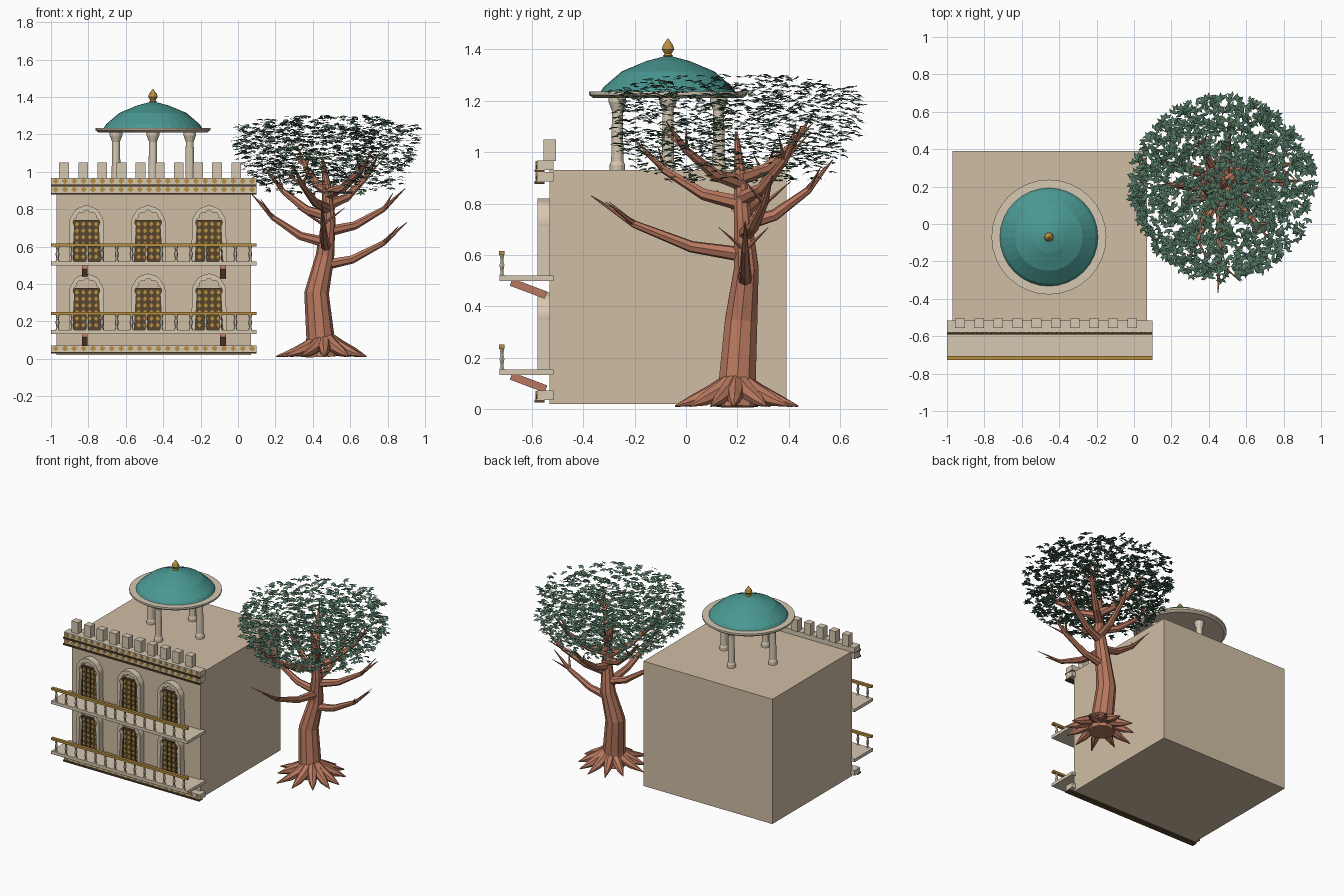
import bpy, bmesh, math, random
from mathutils import Matrix, Vector

cube = bpy.data.objects.get("Cube")
if cube:
    bpy.data.objects.remove(cube, do_unlink=True)
random.seed(7)


def material(name, rgb):
    lin = [((c / 255 + 0.055) / 1.055) ** 2.4 for c in rgb] + [1]
    m = bpy.data.materials.new(name)
    m.use_nodes = True
    m.diffuse_color = lin
    m.node_tree.nodes["Principled BSDF"].inputs["Base Color"].default_value = lin
    return m


SAND = material("sandstone", (208, 190, 165))
PALE = material("pale stone", (214, 200, 178))
TEAL = material("teal dome", (74, 152, 146))
GOLD = material("gold", (184, 143, 66))
DARK = material("dark wood", (88, 70, 46))
BARK = material("red bark", (184, 120, 95))
LEAF = material("leaf green", (82, 117, 96))


def finish(name, bm, mat, fix=True):
    if fix:
        bmesh.ops.recalc_face_normals(bm, faces=bm.faces)
    me = bpy.data.meshes.new(name)
    bm.to_mesh(me)
    bm.free()
    me.materials.append(mat)
    ob = bpy.data.objects.new(name, me)
    bpy.context.collection.objects.link(ob)
    return ob


def box(bm, x, y, z, tilt=0.0):
    """Box from (min, max) pairs, tilted about x."""
    mid = [(a + b) / 2 for a, b in (x, y, z)]
    size = [b - a for a, b in (x, y, z)]
    m = Matrix.Translation(mid) @ Matrix.Rotation(tilt, 4, "X") @ Matrix.Diagonal((*size, 1))
    bmesh.ops.create_cube(bm, size=1, matrix=m)


def diamond(bm, x, y, z, w, h):
    """Thin lozenge plate facing the front."""
    m = (Matrix.Translation((x, y, z)) @ Matrix.Diagonal((w, 1, h, 1))
         @ Matrix.Rotation(math.pi / 2, 4, "X"))
    bmesh.ops.create_cone(bm, segments=4, radius1=0.5, radius2=0.5, depth=0.008,
                          cap_ends=True, matrix=m)


def tube(bm, pts, radii, sides=8):
    """Tapered tube along a path; a vertical path gives a lathe."""
    pts = [Vector(p) for p in pts]
    rings = []
    for i, (p, r) in enumerate(zip(pts, radii)):
        t = pts[min(i + 1, len(pts) - 1)] - pts[max(i - 1, 0)]
        q = Vector((0, 0, 1)).rotation_difference(t)
        rings.append([bm.verts.new(p + q @ Vector((r * math.cos(a), r * math.sin(a), 0)))
                      for a in (math.tau * k / sides for k in range(sides))])
    for a, b in zip(rings, rings[1:]):
        for k in range(sides):
            n = (k + 1) % sides
            bm.faces.new((a[k], a[n], b[n], b[k]))
    bm.faces.new(rings[0][::-1])
    bm.faces.new(rings[-1])


def lathe(bm, x, y, z, profile, sides):
    tube(bm, [(x, y, z + h) for r, h in profile], [r for r, h in profile], sides)


def spread(a, b, n):
    return [a + (b - a) * i / (n - 1) for i in range(n)]


# Main block
bm = bmesh.new()
box(bm, (-0.97, 0.07), (-0.53, 0.39), (0.02, 0.93))
finish("house_block", bm, SAND)

# Ornamental bands with dark trim and gold lozenges
FULL = (-1.0, 0.1)
bands, trims, lozenges = bmesh.new(), bmesh.new(), bmesh.new()
for z in (0.035, 0.885, 0.93):
    box(bands, FULL, (-0.58, -0.515), (z, z + 0.037))
    box(trims, FULL, (-0.59, -0.55), (z - 0.008, z + 0.002))
    for x in spread(-0.975, 0.075, 22):
        diamond(lozenges, x, -0.582, z + 0.02, 0.034, 0.032)
finish("cornice_bands", bands, PALE)
finish("band_trims", trims, DARK)
finish("band_lozenges", lozenges, GOLD)

# Battlements
bm = bmesh.new()
for x in spread(-0.93, -0.01, 10):
    box(bm, (x - 0.026, x + 0.026), (-0.555, -0.505), (0.965, 1.05))
finish("battlements", bm, PALE)

# Balconies with rails, balusters and brackets
slabs, rails, posts, braces = (bmesh.new() for _ in range(4))
FLOORS = (0.155, 0.52)
for z in FLOORS:
    box(slabs, FULL, (-0.725, -0.515), (z - 0.022, z))
    box(rails, FULL, (-0.727, -0.705), (z + 0.08, z + 0.096))
    for x in spread(-0.965, 0.065, 14):
        lathe(posts, x, -0.716, z, [(0.011, 0), (0.006, 0.015), (0.011, 0.04),
                                    (0.006, 0.06), (0.011, 0.082)], 6)
    for x in (-0.82, -0.08):
        box(braces, (x - 0.015, x + 0.015), (-0.685, -0.54), (z - 0.066, z - 0.036), -0.36)
finish("balcony_slabs", slabs, PALE)
finish("balcony_rails", rails, GOLD)
finish("balusters", posts, PALE)
finish("balcony_brackets", braces, BARK)


def arch_points(half, spring, rise, lobes):
    pts = [(half, 0)]
    for a in spread(0, math.pi, 31):
        k = 1 - lobes * (1 - abs(math.sin(5 * a)))
        pts.append((half * k * math.cos(a), spring + rise * k * math.sin(a)))
    return pts + [(-half, 0)]


# Lobed arch frames and studded doors
frames, doors, bars, studs = (bmesh.new() for _ in range(4))
for z in FLOORS:
    for x in (-0.81, -0.48, -0.155):
        outer = arch_points(0.094, 0.19, 0.11, 0.03)
        inner = arch_points(0.074, 0.19, 0.085, 0.14)
        loops = [[frames.verts.new((x + px, y, z + pz)) for px, pz in shape]
                 for shape, y in ((outer, -0.577), (inner, -0.577),
                                  (inner, -0.53), (outer, -0.53))]
        for i in range(4):
            a, b = loops[i], loops[(i + 1) % 4]
            for k in range(len(a) - 1):
                frames.faces.new((a[k], a[k + 1], b[k + 1], b[k]))
        box(doors, (x - 0.074, x + 0.074), (-0.543, -0.53), (z, z + 0.222))
        for bx in spread(x - 0.068, x + 0.068, 5):
            box(bars, (bx - 0.004, bx + 0.004), (-0.548, -0.54), (z, z + 0.222))
        for col in spread(x - 0.051, x + 0.051, 4):
            for row in spread(z + 0.025, z + 0.2, 6):
                diamond(studs, col, -0.544, row, 0.024, 0.027)
finish("arch_frames", frames, PALE)
finish("doors", doors, DARK)
finish("door_bars", bars, DARK)
finish("door_studs", studs, GOLD)

# Rooftop pavilion
CX, CY = -0.455, -0.07
bm = bmesh.new()
for k in range(4):
    a = k * math.pi / 2
    lathe(bm, CX + 0.197 * math.cos(a), CY + 0.197 * math.sin(a), 0.93,
          [(0.03, 0), (0.03, 0.02), (0.024, 0.035), (0.021, 0.23), (0.034, 0.265), (0.034, 0.285)], 12)
finish("pavilion_columns", bm, PALE)
bm = bmesh.new()
lathe(bm, CX, CY, 1.21, [(0.29, 0), (0.307, 0.012), (0.307, 0.025)], 32)
finish("pavilion_ring", bm, PALE)
bm = bmesh.new()
lathe(bm, CX, CY, 1.234, [(0.263, 0), (0.25, 0.02), (0.18, 0.08), (0.085, 0.12), (0.01, 0.14)], 32)
finish("pavilion_dome", bm, TEAL)
bm = bmesh.new()
lathe(bm, CX, CY, 1.365, [(0.012, 0), (0.02, 0.01), (0.014, 0.018), (0.026, 0.035),
                          (0.02, 0.052), (0.002, 0.077)], 10)
finish("dome_finial", bm, GOLD)

# Tree trunk
TRUNK = [(0.445, 0.2, 0.01), (0.44, 0.2, 0.12), (0.42, 0.215, 0.35), (0.465, 0.235, 0.55),
         (0.485, 0.22, 0.75), (0.475, 0.21, 0.92), (0.45, 0.195, 1.08)]
bm = bmesh.new()
tube(bm, TRUNK, [0.085, 0.075, 0.066, 0.05, 0.036, 0.025, 0.005], 10)
finish("tree_trunk", bm, BARK)

# Roots fan out around the trunk base
bm = bmesh.new()
for k in range(12):
    a = math.tau * k / 12 + random.uniform(-0.12, 0.12)
    reach = random.uniform(0.22, 0.265)
    path = [(0.46 + r * math.cos(a), 0.195 + r * math.sin(a), z)
            for r, z in ((reach, 0.012), (0.16, 0.036), (0.09, 0.065), (0.03, 0.11))]
    tube(bm, path, [0.003, 0.025, 0.034, 0.03], 7)
finish("tree_roots", bm, BARK)


def trunk_at(z):
    for a, b in zip(TRUNK, TRUNK[1:]):
        if a[2] <= z <= b[2]:
            return Vector(a).lerp(Vector(b), (z - a[2]) / (b[2] - a[2]))


# Branches: heading in degrees, start height, reach, rise
bm = bmesh.new()
for heading, z, reach, rise in ((0, 0.5, 0.45, 0.23), (268, 0.6, 0.6, 0.23), (185, 0.62, 0.4, 0.26),
                                (15, 0.68, 0.43, 0.23), (85, 0.72, 0.35, 0.25), (160, 0.76, 0.36, 0.26),
                                (245, 0.8, 0.46, 0.25), (40, 0.82, 0.36, 0.28), (310, 0.88, 0.38, 0.24),
                                (120, 0.9, 0.32, 0.24)):
    base, a = trunk_at(z), math.radians(heading)

    def along(r, h, turn=0.0):
        return base + Vector((r * reach * math.cos(a + turn), r * reach * math.sin(a + turn), h * rise))

    knee = along(0.72, 0.52)
    tube(bm, [base, along(0.35, 0.14), knee, along(1, 1)], [0.03, 0.023, 0.015, 0.002], 7)
    for turn in (-0.25, 0.22):
        tube(bm, [knee, along(0.92, 0.9, turn)], [0.01, 0.001], 5)
finish("tree_branches", bm, BARK)

# Leaf sprigs fill a flat-topped round crown
bm = bmesh.new()
for _ in range(1450):
    r, a = math.sqrt(random.random()), random.uniform(0, math.tau)
    low, high = 0.885 + 0.2 * r ** 6, 1.31 - 0.06 * r ** 4
    m = (Matrix.Translation((0.475 + 0.49 * r * math.cos(a), 0.19 + 0.49 * r * math.sin(a),
                             random.uniform(low, high)))
         @ Matrix.Rotation(random.uniform(-0.35, 0.35), 4, "X")
         @ Matrix.Rotation(random.uniform(0, math.tau), 4, "Z"))
    for fan in (-0.95, 0, 0.95):
        f = m @ Matrix.Rotation(fan, 4, "Z")
        stem, left, tip, right = (bm.verts.new(f @ Vector(p)) for p in (
            (0, 0, 0), (0.014, 0.009, -0.004), (0.034, 0, -0.008), (0.014, -0.009, -0.004)))
        bm.faces.new((stem, tip, left))
        bm.faces.new((stem, right, tip))
finish("tree_leaves", bm, LEAF, fix=False)
